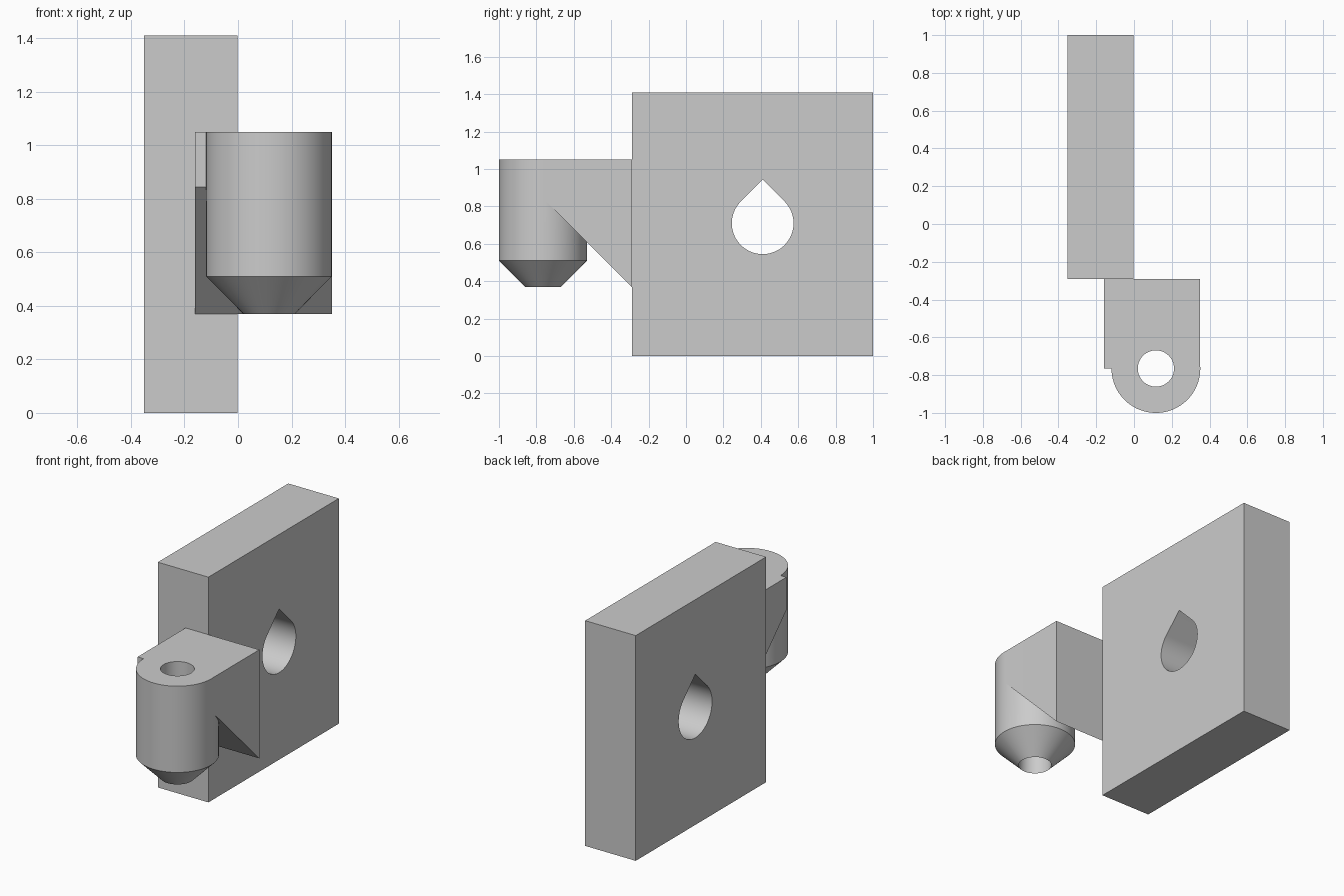
import bpy
from math import cos, sin, pi, radians
from mathutils import Vector

cube = bpy.data.objects.get("Cube")
if cube:
    bpy.data.objects.remove(cube, do_unlink=True)

grey = bpy.data.materials.new("plain grey")
grey.use_nodes = True
colour = (0.6, 0.6, 0.6, 1)
grey.diffuse_color = colour
grey.node_tree.nodes["Principled BSDF"].inputs["Base Color"].default_value = colour


def loft(name, rings):
    """Closed solid skinned through rings of equal point count."""
    n = len(rings[0])
    verts = [p for ring in rings for p in ring]
    faces = [list(range(n))[::-1],
             list(range(len(verts) - n, len(verts)))]
    for r in range(len(rings) - 1):
        a, b = r * n, (r + 1) * n
        for i in range(n):
            j = (i + 1) % n
            faces.append((a + i, a + j, b + j, b + i))
    mesh = bpy.data.meshes.new(name)
    mesh.from_pydata(verts, [], faces)
    mesh.materials.append(grey)
    obj = bpy.data.objects.new(name, mesh)
    bpy.context.collection.objects.link(obj)
    return obj


def along_x(name, profile, x0, x1):
    """Extrude a counter-clockwise (y, z) profile along x."""
    return loft(name, [[Vector((x, y, z)) for y, z in profile] for x in (x0, x1)])


def turned(name, cx, cy, steps, n=96):
    """Upright turned solid from (radius, z) steps, bottom to top."""
    return loft(name, [[Vector((cx + r * cos(2 * pi * i / n), cy + r * sin(2 * pi * i / n), z))
                        for i in range(n)] for r, z in steps])


def activate(obj):
    bpy.ops.object.select_all(action='DESELECT')
    obj.select_set(True)
    bpy.context.view_layer.objects.active = obj


def combine(obj, other, operation):
    """Apply a boolean and discard the helper."""
    mod = obj.modifiers.new(operation.lower(), 'BOOLEAN')
    mod.object, mod.operation, mod.solver = other, operation, 'EXACT'
    other.hide_render = True
    activate(obj)
    bpy.ops.object.modifier_apply(modifier=mod.name)
    bpy.data.objects.remove(other, do_unlink=True)


# Mounting plate with a teardrop hole running through it
joint_y = -0.29
plate = along_x("mounting_plate", [(joint_y, 0), (1, 0), (1, 1.41), (joint_y, 1.41)], -0.352, -0.002)
hole_y, hole_z, hole_r, n = 0.41, 0.71, 0.165, 72
teardrop = [(hole_y, hole_z + hole_r * 2 ** 0.5)]
for i in range(n + 1):
    a = radians(135 + 270 * i / n)
    teardrop.append((hole_y + hole_r * cos(a), hole_z + hole_r * sin(a)))
combine(plate, along_x("teardrop_cutter", teardrop, -0.6, 0.3), 'DIFFERENCE')

# Hinge knuckle: sloped bracket joined to a tapered barrel, bored vertically
cx, cy, radius, bore = 0.116, -0.765, 0.235, 0.096
low, top = 0.37, 1.05
reach = joint_y - cy
knuckle = along_x("hinge_knuckle", [(joint_y, low), (joint_y, top), (cy, top), (cy, low + reach)],
                  -0.16, cx + radius - 0.0005)
barrel = turned("barrel", cx, cy, [(bore, low), (radius, 0.51), (radius, top)])
combine(knuckle, barrel, 'UNION')
combine(knuckle, turned("bore_cutter", cx, cy, [(bore, 0.1), (bore, 1.3)]), 'DIFFERENCE')

# Smooth the round surfaces, keep edges sharp
for obj in (plate, knuckle):
    activate(obj)
    bpy.ops.object.shade_smooth_by_angle(angle=radians(25))
